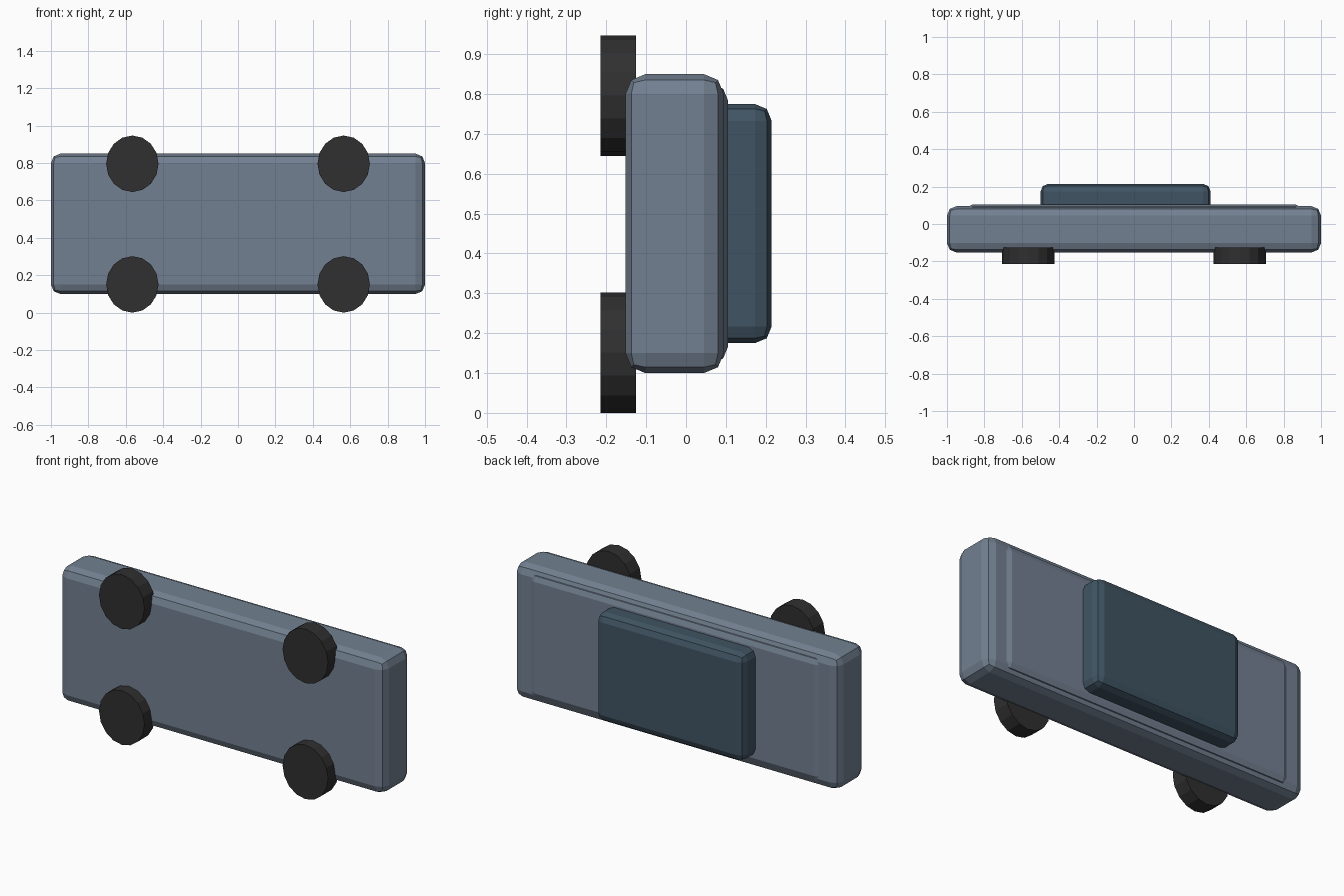
import bpy, bmesh, math
from mathutils import Matrix

if "Cube" in bpy.data.objects:
    bpy.data.objects.remove(bpy.data.objects["Cube"])


def material(name, rgb):
    m = bpy.data.materials.new(name)
    m.diffuse_color = (*rgb, 1)
    m.use_nodes = True
    m.node_tree.nodes["Principled BSDF"].inputs["Base Color"].default_value = m.diffuse_color
    return m


BODY = material("blue grey paint", (0.17, 0.216, 0.283))
CABIN = material("dark slate blue", (0.051, 0.089, 0.125))
TYRE = material("black rubber", (0.029, 0.029, 0.029))


def add_object(name, bm, mat):
    mesh = bpy.data.meshes.new(name)
    bm.to_mesh(mesh)
    bm.free()
    ob = bpy.data.objects.new(name, mesh)
    mesh.materials.append(mat)
    bpy.context.collection.objects.link(ob)
    return ob


def bevelled_box(name, x, y, z, bevel, mat):
    """Box between (min, max) pairs with a two-step rounded edge."""
    bm = bmesh.new()
    bmesh.ops.create_cube(bm, size=1)
    for v in bm.verts:
        v.co = [r[0] if c < 0 else r[1] for c, r in zip(v.co, (x, y, z))]
    ob = add_object(name, bm, mat)
    mod = ob.modifiers.new("rounded edges", "BEVEL")
    mod.width = bevel
    mod.segments = 2
    return ob


def wheel(name, x, z):
    """Sixteen-sided disc with its axle along y, slightly taller than wide."""
    bm = bmesh.new()
    bmesh.ops.create_cone(bm, cap_ends=True, segments=16,
                          radius1=1, radius2=1, depth=1)
    bm.transform(Matrix.Translation((x, -0.17, z))
                 @ Matrix.Diagonal((0.14, 0.09, 0.151, 1))
                 @ Matrix.Rotation(math.pi / 2, 4, "X"))
    return add_object(name, bm, TYRE)


# Main body slab, raised deck panel and cabin
bevelled_box("body", (-1, 1), (-0.152, 0.095), (0.10, 0.85), 0.05, BODY)
bevelled_box("deck_panel", (-0.9, 0.9), (-0.03, 0.105), (0.125, 0.825), 0.04, BODY)
bevelled_box("cabin", (-0.5, 0.41), (0.0, 0.215), (0.175, 0.775), 0.042, CABIN)

# Four wheels
for side, x in (("left", -0.565), ("right", 0.565)):
    for level, z in (("lower", 0.151), ("upper", 0.796)):
        wheel(f"{level}_{side}_wheel", x, z)
